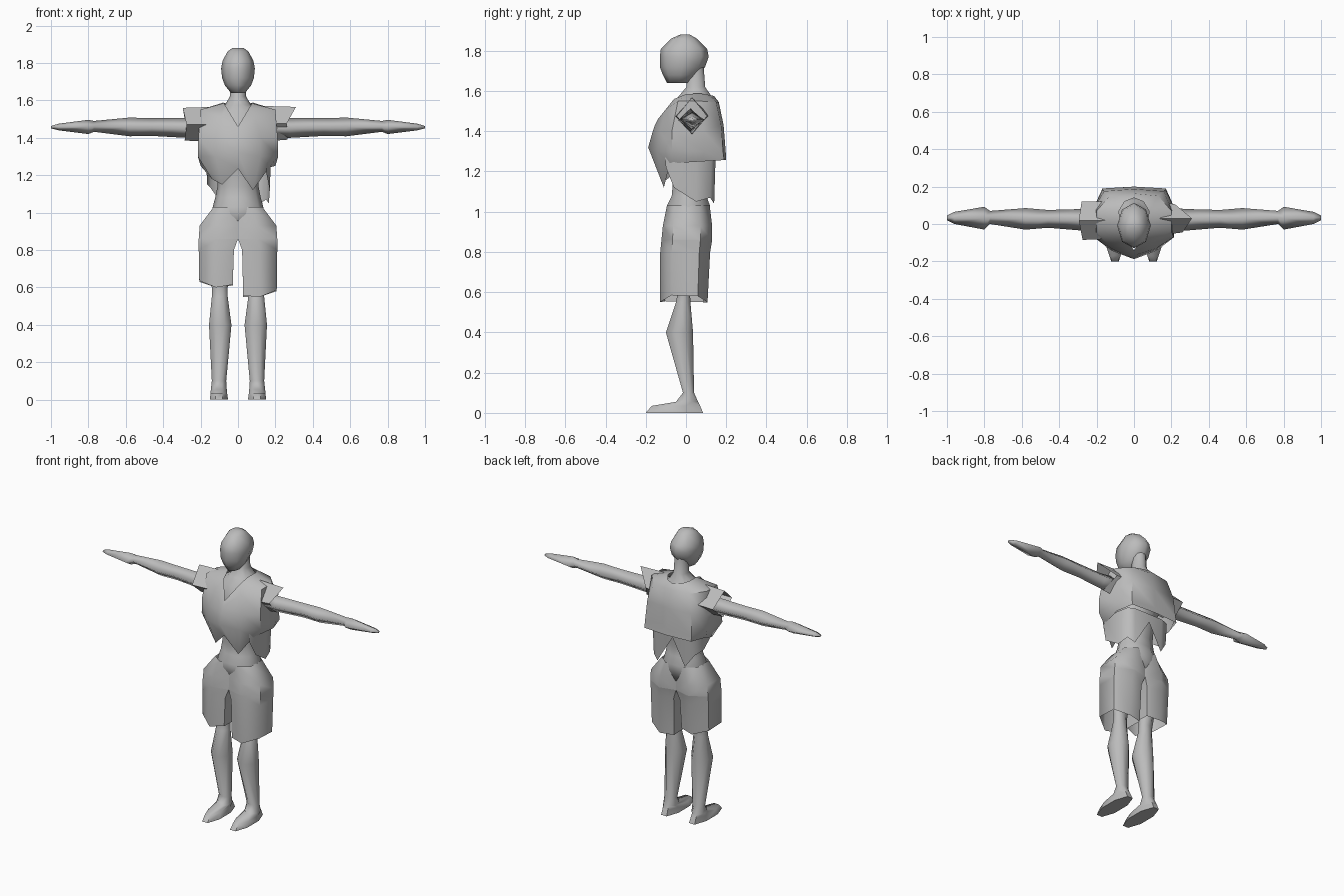
import bpy, bmesh, math

grey = bpy.data.materials.new("plain grey")
grey.diffuse_color = (0.5, 0.5, 0.5, 1)


def tube(name, rings, closed=True, cap0=False, cap1=False, angle=180):
    """Skin a list of equal-length point rings."""
    bm = bmesh.new()
    vr = [[bm.verts.new(p) for p in r] for r in rings]
    n = len(vr[0])
    for a, b in zip(vr, vr[1:]):
        for i in range(n if closed else n - 1):
            j = (i + 1) % n
            bm.faces.new((a[i], a[j], b[j], b[i]))
    if cap0:
        bm.faces.new(vr[0])
    if cap1:
        bm.faces.new(vr[-1])
    bmesh.ops.recalc_face_normals(bm, faces=bm.faces)
    me = bpy.data.meshes.new(name)
    bm.to_mesh(me)
    bm.free()
    me.materials.append(grey)
    ob = bpy.data.objects.new(name, me)
    bpy.context.collection.objects.link(ob)
    bpy.ops.object.select_all(action='DESELECT')
    ob.select_set(True)
    bpy.context.view_layer.objects.active = ob
    if angle == 180:
        bpy.ops.object.shade_smooth()
    else:
        bpy.ops.object.shade_smooth_by_angle(angle=math.radians(angle))
    return ob


def oval(z, x0, x1, y0, y1, n=8, off=0.0):
    """Horizontal ring filling the given x and y extents."""
    k = 1 / math.cos(math.pi / n) if off else 1
    cx, cy, rx, ry = (x0 + x1) / 2, (y0 + y1) / 2, (x1 - x0) / 2 * k, (y1 - y0) / 2 * k
    return [(cx + rx * math.cos(2 * math.pi * (i + off) / n),
             cy + ry * math.sin(2 * math.pi * (i + off) / n), z) for i in range(n)]


def diamond(s, x, y0, y1, z0, z1):
    """Four-sided ring across an arm."""
    ym, zm = (y0 + y1) / 2, (z0 + z1) / 2
    return [(s * x, ym, z1), (s * x, y0, zm), (s * x, ym, z0), (s * x, y1, zm)]


# head: z, half width, front, back
tube("head", [oval(z, -w, w, a, b) for z, w, a, b in [
    (1.88, .03, -.03, .02), (1.86, .057, -.075, .055), (1.81, .083, -.125, .105),
    (1.77, .09, -.13, .113), (1.72, .085, -.13, .095), (1.68, .07, -.115, .06),
    (1.64, .038, -.095, .02)]], cap0=True, cap1=True)

# torso and neck
tube("torso", [oval(z, -w, w, a, b, 10) for z, w, a, b in [
    (1.72, .04, 0, .09), (1.62, .044, 0, .098), (1.575, .07, -.04, .13),
    (1.53, .14, -.07, .14), (1.42, .18, -.12, .15), (1.25, .11, -.08, .12),
    (1.14, .11, -.07, .1), (1.08, .122, -.075, .105), (1.03, .135, -.1, .125),
    (.92, .15, -.09, .11)]], cap1=True)

for s, side in ((1, "right"), (-1, "left")):
    # arm with hand
    tube(side + "_arm", [diamond(s, *r) for r in [
        (.15, -.04, .09, 1.39, 1.52), (.28, -.035, .08, 1.4, 1.505),
        (.46, -.02, .075, 1.41, 1.505), (.58, -.03, .085, 1.408, 1.508),
        (.77, 0, .07, 1.432, 1.49), (.8, -.03, .092, 1.42, 1.496),
        (.96, .0, .065, 1.44, 1.475), (1.0, .02, .045, 1.45, 1.463)]],
        cap0=True, cap1=True)

    # leg with foot
    leg = []
    for z, a, b, f, k in [(.9, .02, .17, -.08, .08), (.6, .055, .14, -.04, .02),
                          (.55, .055, .14, -.05, .022), (.4, .035, .155, -.1, .035),
                          (.1, .063, .14, -.015, .04), (.055, .06, .145, -.05, .06),
                          (.035, .058, .147, -.17, .07), (0, .053, .15, -.2, .085)]:
        ring = oval(z, a, b, f, k, 8, .5)
        leg.append([(s * x, y, h) for x, y, h in ring])
    tube(side + "_leg", leg, cap0=True, cap1=True, angle=60)

    # shorts half: z, inner x, outer x, front, back
    rings = []
    for z, a, b, f, k in [(1.03, 0, .13, -.095, .118), (.93, 0, .205, -.115, .13),
                          (.86, 0, .21, -.122, .13), (.8, .022, .21, -.128, .12),
                          (.57, .028, .207, -.13, .107)]:
        m = (a + b) / 2
        rings.append([(s * x, y, z) for x, y in [
            (a, f * .8), (m, f), (b, f * .55), (b, k * .55), (m, k), (a, k * .8)]])
    # uneven hem
    hem = (.555, .55, .585, .58, .55, .55) if s > 0 else (.615, .6, .635, .63, .6, .61)
    rings[-1] = [(x, y, h) for (x, y, _), h in zip(rings[-1], hem)]
    if s > 0:
        body = rings
    # split the hips from the legs so that no wall stands between the halves
    tube(side + "_shorts_hip", rings[:3], closed=False, angle=60)
    tube(side + "_shorts_leg", rings[2:], angle=60)

# sleeves with torn outer edge
tube("right_sleeve", [diamond(1, .14, -.06, .12, 1.38, 1.57),
                      [(.31, .03, 1.565), (.26, -.045, 1.475), (.265, .03, 1.39), (.22, .105, 1.475)]],
     angle=60)
tube("left_sleeve", [diamond(-1, .14, -.08, .12, 1.38, 1.565),
                     [(-.295, .02, 1.56), (-.275, -.085, 1.47), (-.285, .02, 1.385), (-.28, .12, 1.47)]],
     angle=60)

# shirt: half rings from centre front to centre back
half = [
    [(0, -.14, 1.46), (.06, -.06, 1.56), (.075, 0, 1.585), (.08, .07, 1.588), (.05, .12, 1.58), (0, .14, 1.575)],
    [(0, -.155, 1.43), (.09, -.1, 1.51), (.2, -.04, 1.55), (.2, .07, 1.55), (.13, .15, 1.545), (0, .163, 1.545)],
    [(0, -.168, 1.39), (.12, -.13, 1.4), (.212, -.07, 1.4), (.212, .09, 1.4), (.16, .175, 1.43), (0, .187, 1.43)],
    [(0, -.188, 1.32), (.12, -.143, 1.3), (.215, -.07, 1.3), (.215, .09, 1.3), (.17, .185, 1.29), (0, .198, 1.29)],
    [(0, -.145, 1.235), (.08, -.11, 1.12), (.165, -.08, 1.24), (.2, .08, 1.25), (.17, .19, 1.257), (0, .2, 1.257)]]
shirt = [h + [(-x, y, z) for x, y, z in h[4:0:-1]] for h in half]
shirt[-1][9] = (-.085, -.11, 1.15)
shirt[-1][8] = (-.14, -.07, 1.18)
tube("shirt", shirt, angle=50)

# torn tails hanging inside the hem, running round the back from right to left
tail = [(.15, -.1, 1.22), (.17, -.06, 1.12), (.165, .05, 1.05), (.15, .12, 1.07), (.11, .14, 1.04),
        (0, .14, 1.22), (-.09, .14, 1.05), (-.145, .12, 1.13), (-.165, .05, 1.15), (-.16, -.05, 1.22)]
tube("shirt_tails", [[(x * 1.03, y * 1.05, 1.27) for x, y, z in tail], tail], closed=False, angle=60)
